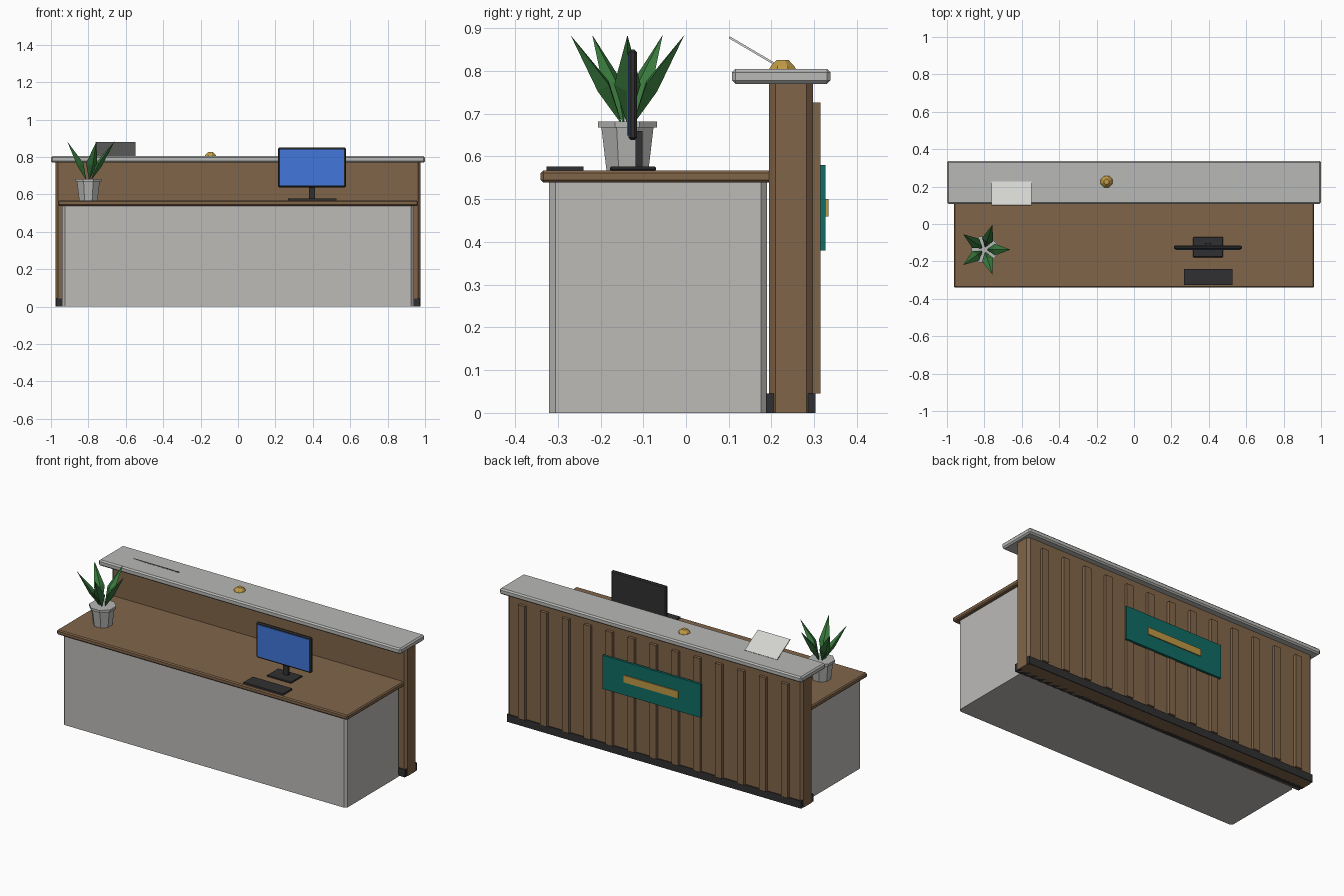
import bpy, bmesh, math
from mathutils import Vector, Matrix

if "Cube" in bpy.data.objects:
    bpy.data.objects.remove(bpy.data.objects["Cube"])


def mat(name, r, g, b):
    m = bpy.data.materials.new(name)
    m.diffuse_color = (r, g, b, 1)
    m.use_nodes = True
    m.node_tree.nodes["Principled BSDF"].inputs["Base Color"].default_value = m.diffuse_color
    return m


WOOD = mat("walnut_wood", 0.22, 0.13, 0.068)
STONE = mat("stone_grey", 0.48, 0.48, 0.465)
CABINET = mat("warm_grey", 0.51, 0.495, 0.475)
POT = mat("pot_grey", 0.47, 0.47, 0.46)
PAPER = mat("paper_white", 0.65, 0.65, 0.63)
DARK = mat("charcoal", 0.03, 0.03, 0.032)
BLUE = mat("screen_blue", 0.055, 0.18, 0.70)
TEAL = mat("teal", 0.005, 0.15, 0.13)
GOLD = mat("brass", 0.52, 0.32, 0.06)
GREEN = mat("leaf_green", 0.04, 0.19, 0.045)


def finish(name, bm, material):
    bmesh.ops.recalc_face_normals(bm, faces=bm.faces)
    me = bpy.data.meshes.new(name)
    bm.to_mesh(me)
    bm.free()
    me.materials.append(material)
    ob = bpy.data.objects.new(name, me)
    bpy.context.collection.objects.link(ob)
    return ob


def box(name, x, y, z, material, bevel=0, upright_only=False):
    """Box from (min, max) ranges, optionally with chamfered edges."""
    bm = bmesh.new()
    bmesh.ops.create_cube(bm, size=1)
    for v in bm.verts:
        v.co = Vector([(r[0] + r[1]) / 2 + c * (r[1] - r[0])
                       for c, r in zip(v.co, (x, y, z))])
    if bevel:
        edges = [e for e in bm.edges if not upright_only
                 or abs(e.verts[0].co.z - e.verts[1].co.z) > 1e-4]
        bmesh.ops.bevel(bm, geom=edges, offset=bevel, segments=1,
                        affect='EDGES', profile=0.5)
    return finish(name, bm, material)


def lathe(name, center, profile, sides, material, turn=0):
    """Closed low-poly turned shape from (radius, z) points."""
    bm = bmesh.new()
    rings = []
    for r, z in profile:
        rings.append([bm.verts.new((center[0] + r * math.cos(turn + math.tau * i / sides),
                                    center[1] + r * math.sin(turn + math.tau * i / sides), z))
                      for i in range(sides)])
    for a, b in zip(rings, rings[1:]):
        for i in range(sides):
            j = (i + 1) % sides
            bm.faces.new((a[i], a[j], b[j], b[i]))
    bm.faces.new(rings[0])
    bm.faces.new(rings[-1])
    return finish(name, bm, material)


# Counter body
box("cabinet", (-0.94, 0.94), (-0.32, 0.19), (0, 0.54), CABINET, 0.015, True)
box("desktop", (-0.963, 0.963), (-0.34, 0.2), (0.539, 0.567), WOOD, 0.006)
box("tall_panel", (-0.977, 0.977), (0.194, 0.297), (0, 0.775), WOOD, 0.015, True)
box("kick_board", (-0.974, 0.974), (0.187, 0.303), (0, 0.045), DARK)
box("counter_top", (-1, 1), (0.108, 0.338), (0.77, 0.805), STONE, 0.008)

# Vertical slats on the visitor side
for i in range(13):
    cx = -0.87 + 0.145 * i
    box(f"slat_{i + 1}", (cx - 0.022, cx + 0.022), (0.29, 0.315), (0.045, 0.726), WOOD)

# Plain sign plate with brass bar
box("sign_plate", (-0.325, 0.325), (0.312, 0.327), (0.38, 0.58), TEAL)
box("sign_bar", (-0.18, 0.18), (0.325, 0.333), (0.459, 0.501), GOLD)

# Monitor and keyboard
box("monitor_case", (0.213, 0.578), (-0.135, -0.115), (0.638, 0.85), DARK, 0.006)
box("monitor_screen", (0.225, 0.566), (-0.138, -0.133), (0.649, 0.839), BLUE)
box("monitor_stand", (0.38, 0.413), (-0.118, -0.102), (0.567, 0.66), DARK)
box("monitor_base", (0.315, 0.477), (-0.178, -0.07), (0.566, 0.576), DARK, 0.003)
box("keyboard", (0.266, 0.527), (-0.327, -0.24), (0.565, 0.577), DARK)

# Service bell
lathe("bell", (-0.147, 0.226), [(0.035, 0.803), (0.029, 0.812), (0.015, 0.826)],
      8, GOLD, math.pi / 8)

# Tilted paper sheet on the counter
sheet = box("paper_sheet", (-0.107, 0.107), (-0.073, 0.073), (-0.0025, 0.0025), PAPER)
sheet.data.transform(Matrix.Translation((-0.655, 0.164, 0.842))
                     @ Matrix.Rotation(math.radians(-30.5), 4, 'X'))

# Plant pot with rim
PX, PY = -0.8, -0.137
lathe("plant_pot", (PX, PY), [(0.053, 0.566), (0.066, 0.668), (0.075, 0.668), (0.075, 0.682)],
      8, POT, math.pi / 8)

# Five pointed leaves, each a long thin diamond
bm = bmesh.new()
for k in range(5):
    turn = Matrix.Rotation(math.tau * k / 5, 3, 'Z')

    def put(r, s, z):
        return bm.verts.new(turn @ Vector((r, s, 0)) + Vector((PX, PY, z)))

    base, tip = put(0.012, 0, 0.672), put(0.14, 0, 0.884)
    mid = [put(0.073, 0, 0.752), put(0.056, 0.031, 0.768),
           put(0.046, 0, 0.776), put(0.056, -0.031, 0.768)]
    for i in range(4):
        a, b = mid[i], mid[(i + 1) % 4]
        bm.faces.new((base, a, b))
        bm.faces.new((tip, b, a))
finish("plant_leaves", bm, GREEN)
